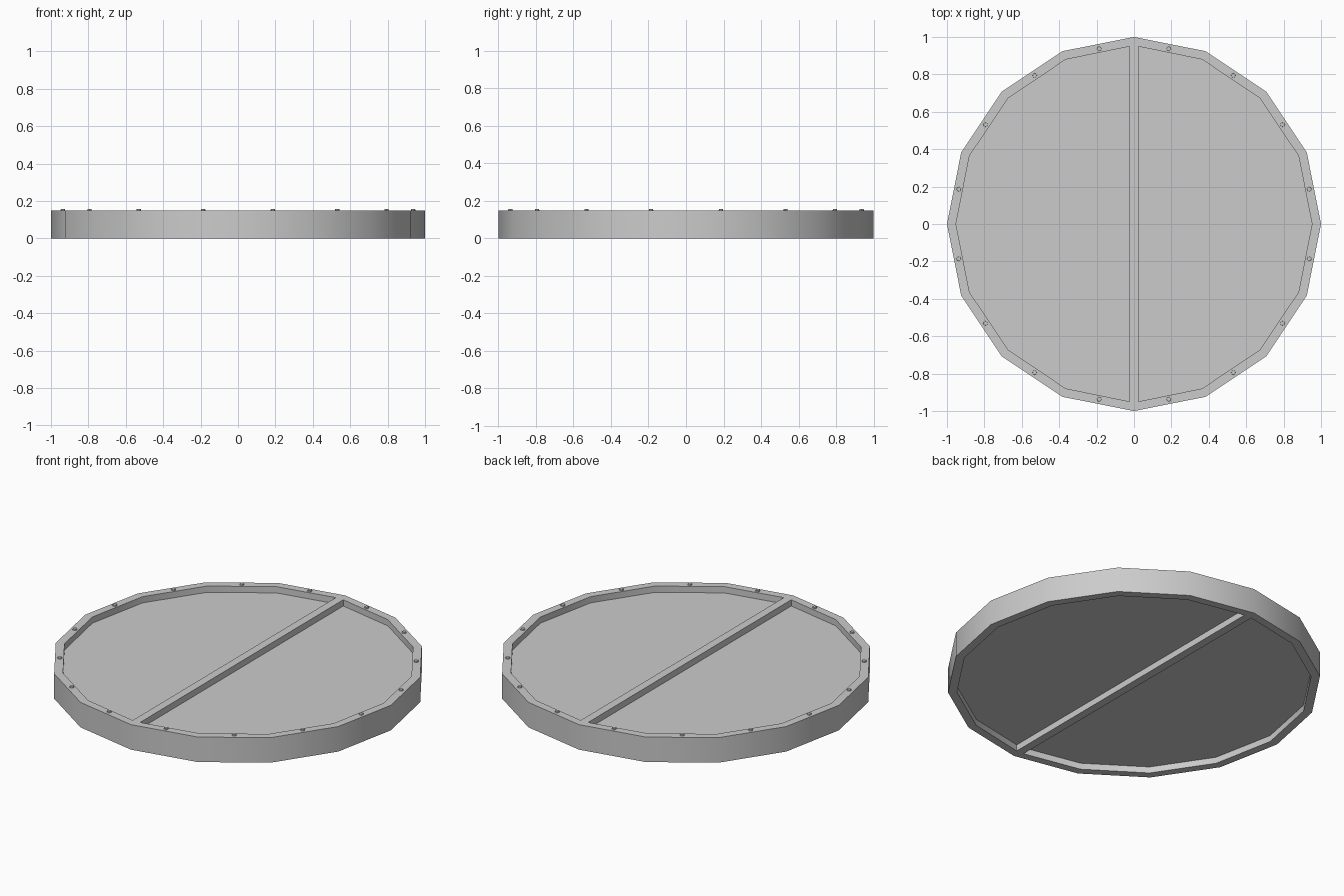
import bpy, bmesh
from math import sin, cos, pi, radians

if "Cube" in bpy.data.objects:
    bpy.data.objects.remove(bpy.data.objects["Cube"])

SIDES, R_OUT, R_IN = 16, 1.0, 0.952
HEIGHT, RECESS, BAR = 0.148, 0.037, 0.024


def finish(bm, name):
    bmesh.ops.recalc_face_normals(bm, faces=bm.faces)
    mesh = bpy.data.meshes.new(name)
    bm.to_mesh(mesh)
    bm.free()
    ob = bpy.data.objects.new(name, mesh)
    bpy.context.collection.objects.link(ob)
    bpy.ops.object.select_all(action='DESELECT')
    ob.select_set(True)
    bpy.context.view_layer.objects.active = ob
    bpy.ops.object.shade_smooth_by_angle(angle=radians(30))
    return ob


def extrude_up(bm, height):
    res = bmesh.ops.extrude_face_region(bm, geom=bm.faces[:], use_keep_orig=True)
    verts = [g for g in res['geom'] if isinstance(g, bmesh.types.BMVert)]
    bmesh.ops.translate(bm, verts=verts, vec=(0, 0, height))


def half_arc(r):
    n = SIDES // 2
    return [(r * cos(-pi / 2 + pi * i / n), r * sin(-pi / 2 + pi * i / n))
            for i in range(n + 1)]


# Plan of one half: outer arc, and inner arc cut off by the centre bar
outer = half_arc(R_OUT)
inner = half_arc(R_IN)
outer[0], outer[-1] = (0, -R_OUT), (0, R_OUT)
inner[0], inner[-1] = (BAR, -R_IN + 0.003), (BAR, R_IN - 0.003)

# Rim and centre bar as one solid
bm = bmesh.new()
for s in (1, -1):
    def face(pts):
        bm.faces.new([bm.verts.new((s * x, y, 0)) for x, y in pts][::s])
    for i in range(len(outer) - 1):
        face([outer[i], outer[i + 1], inner[i + 1], inner[i]])
    face([outer[0], inner[0], inner[-1], outer[-1]][::1])
bmesh.ops.remove_doubles(bm, verts=bm.verts, dist=1e-4)
extrude_up(bm, HEIGHT)
finish(bm, "rim_with_centre_bar")

# Recessed panels
for s, name in ((1, "right_panel"), (-1, "left_panel")):
    bm = bmesh.new()
    bm.faces.new([bm.verts.new((s * x, y, RECESS)) for x, y in inner])
    extrude_up(bm, HEIGHT - 2 * RECESS)
    finish(bm, name)

# Rivets at the middle of each rim side
bm = bmesh.new()
for i in range(SIDES):
    a = 2 * pi * (i + 0.5) / SIDES
    res = bmesh.ops.create_cone(bm, cap_ends=True, segments=8, radius1=0.013,
                                radius2=0.011, depth=0.016)
    bmesh.ops.translate(bm, verts=res['verts'],
                        vec=(0.955 * cos(a), 0.955 * sin(a), HEIGHT))
finish(bm, "rim_rivets")
